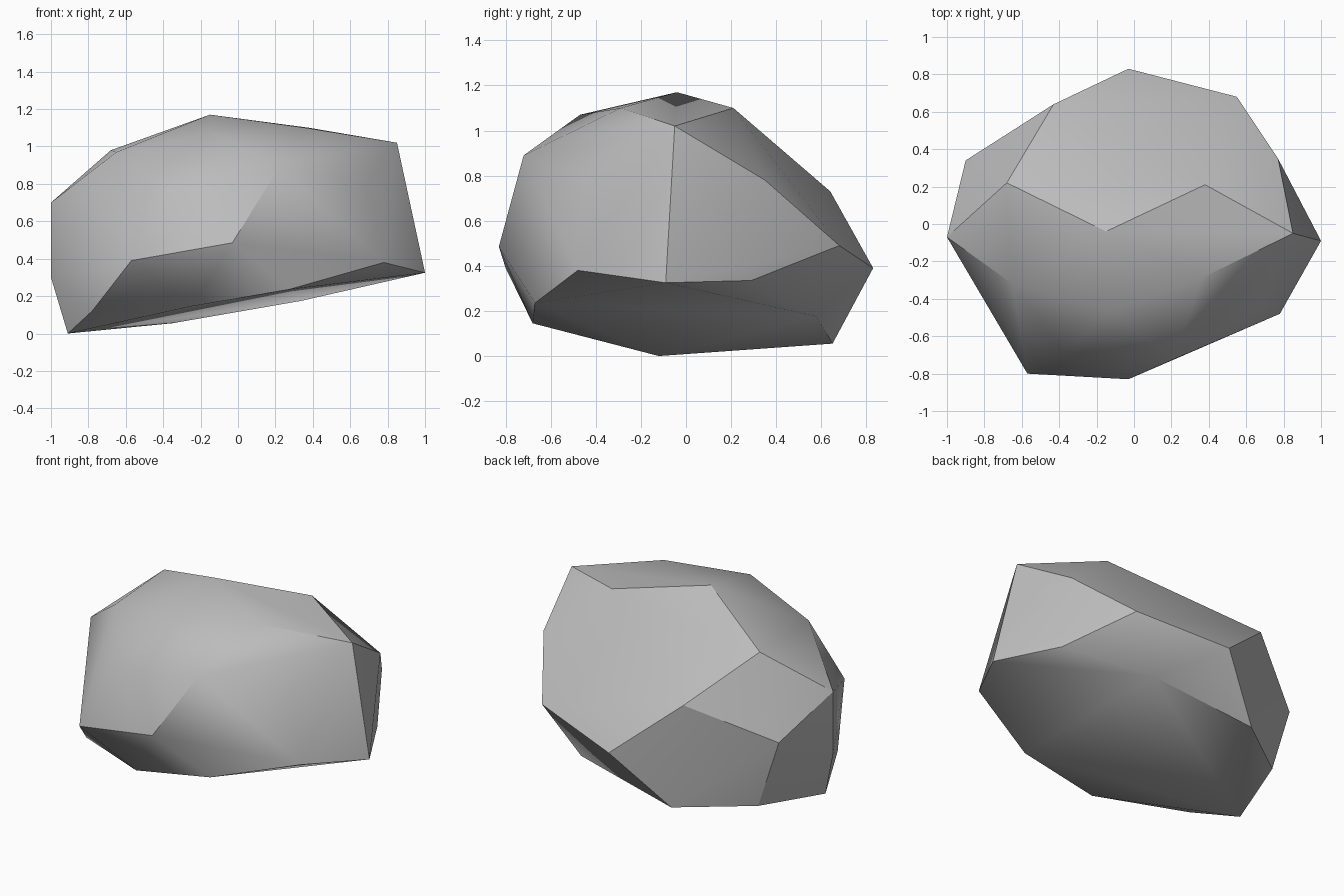
import bpy, bmesh, math

cube = bpy.data.objects.get("Cube")
if cube:
    bpy.data.objects.remove(cube, do_unlink=True)

# Stone colour
stone = bpy.data.materials.new("stone_grey")
stone.use_nodes = True
grey = (0.5, 0.5, 0.5, 1)
stone.diffuse_color = grey
stone.node_tree.nodes["Principled BSDF"].inputs["Base Color"].default_value = grey

# Corners of the chipped boulder, in rings from crown to underside
crown = [(-.15, -.04, 1.17), (.38, .21, 1.1), (.85, -.05, 1.02), (.36, -.29, 1.1),
         (-.13, -.47, 1.07), (-.65, -.32, .97), (-.68, .22, .98)]
shoulder = [(.22, -.72, .89), (-.38, -.68, .76), (.68, -.44, .79), (.77, .35, .78),
            (-.43, .64, .73), (-1, -.07, .7)]
waist = [(-.03, -.83, .485), (-.57, -.8, .39), (.55, .68, .49), (-.03, .83, .39),
         (-.9, .34, .5), (-1, -.07, .3), (.92, -.07, .6)]
underside = [(.78, -.48, .38), (1, -.09, .325), (.79, .29, .335), (.34, .58, .175),
             (-.35, .65, .055), (-.76, .35, .06), (-.91, -.12, 0), (-.78, -.43, .12),
             (-.25, -.68, .145), (.27, -.67, .235)]

# Wrap the corners in a faceted skin
bm = bmesh.new()
for corner in crown + shoulder + waist + underside:
    bm.verts.new(corner)
hull = bmesh.ops.convex_hull(bm, input=bm.verts[:])
loose = list({v for v in hull["geom_interior"] + hull["geom_unused"]
              if isinstance(v, bmesh.types.BMVert)})
bmesh.ops.delete(bm, geom=loose, context="VERTS")

# Merge nearly flat triangles into broad planes
bmesh.ops.dissolve_limit(bm, angle_limit=math.radians(4), verts=bm.verts[:], edges=bm.edges[:])
bmesh.ops.recalc_face_normals(bm, faces=bm.faces[:])
mesh = bpy.data.meshes.new("boulder")
bm.to_mesh(mesh)
bm.free()
mesh.materials.append(stone)

boulder = bpy.data.objects.new("boulder", mesh)
bpy.context.collection.objects.link(boulder)
bpy.ops.object.select_all(action="DESELECT")
boulder.select_set(True)
bpy.context.view_layer.objects.active = boulder

# Soft shading inside each plane, crisp ridges between them
bpy.ops.object.shade_smooth_by_angle(angle=math.radians(30))
